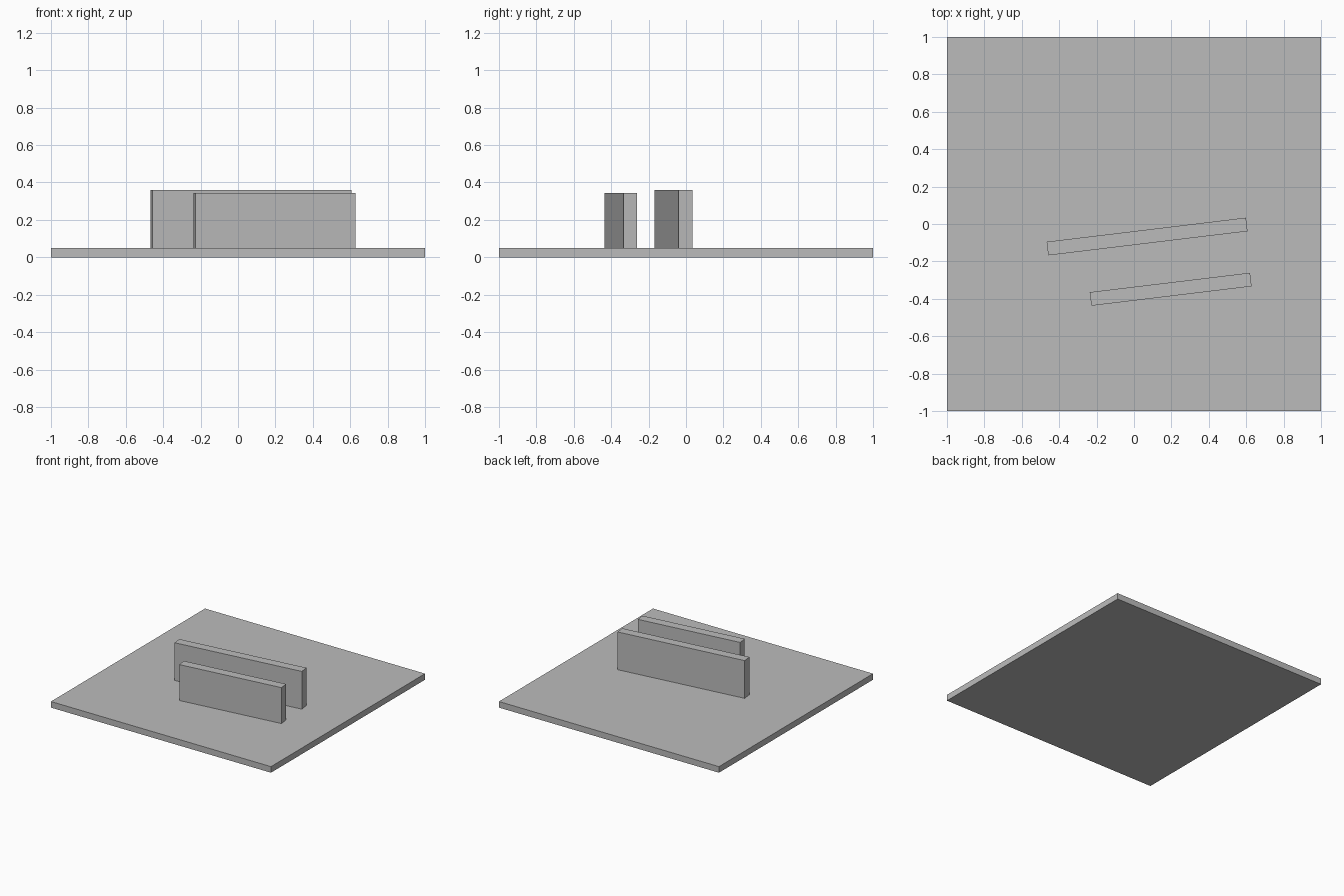
import bpy
from math import radians

cube = bpy.data.objects.get("Cube")
if cube:
    bpy.data.objects.remove(cube, do_unlink=True)

GREY = (0.5, 0.5, 0.5, 1)
grey = bpy.data.materials.new("plain grey")
grey.use_nodes = True
grey.diffuse_color = GREY
grey.node_tree.nodes["Principled BSDF"].inputs["Base Color"].default_value = GREY


def box(name, x, y, size, bottom, top, turn=0):
    """Box between two heights, turned about z by some degrees."""
    bpy.ops.mesh.primitive_cube_add(size=1, location=(x, y, (bottom + top) / 2))
    part = bpy.context.object
    part.name = name
    part.scale = (*size, top - bottom)
    part.rotation_euler.z = radians(turn)
    part.data.materials.append(grey)
    return part


# Square base slab
SLAB = 0.05
box("base_slab", 0, 0, (2, 2), 0, SLAB)

# Two parallel upright walls standing on the slab
THICK, TURN = 0.073, 6.9
box("back_wall", 0.07, -0.067, (1.073, THICK), SLAB, 0.36, TURN)
box("front_wall", 0.196, -0.349, (0.863, THICK), SLAB, 0.345, TURN)
